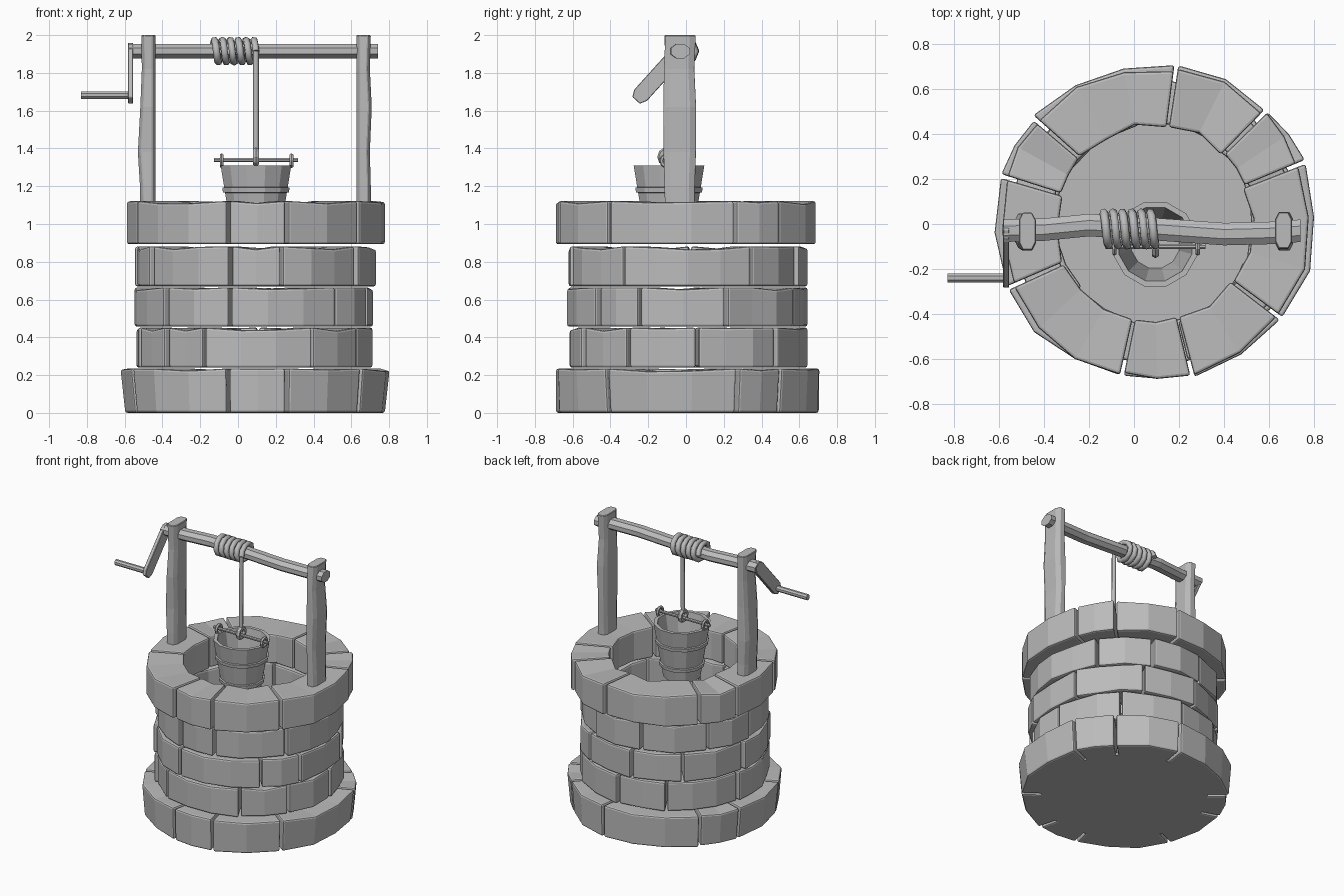
import bpy, bmesh, random
from math import sin, cos, pi, radians, atan2

random.seed(4)
if "Cube" in bpy.data.objects:
    bpy.data.objects.remove(bpy.data.objects["Cube"])

CX, CY = 0.09, 0.005          # centre of the stone rings
BX, BY = 0.095, -0.09         # centre of the bucket

grey = bpy.data.materials.new("plain grey")
grey.use_nodes = True
grey.diffuse_color = (0.5, 0.5, 0.5, 1)
grey.node_tree.nodes["Principled BSDF"].inputs["Base Color"].default_value = (0.5, 0.5, 0.5, 1)


def jit(amount):
    return random.uniform(-amount, amount)


def loft(name, rings, bevel=0.0, segments=1, closed=False):
    """Skin a row of equal point rings; cap the ends unless closed."""
    bm = bmesh.new()
    vs = [[bm.verts.new(p) for p in ring] for ring in rings]
    n = len(vs[0])
    pairs = list(zip(vs, vs[1:])) + ([(vs[-1], vs[0])] if closed else [])
    for a, b in pairs:
        for i in range(n):
            j = (i + 1) % n
            bm.faces.new((a[i], a[j], b[j], b[i]))
    if not closed:
        bm.faces.new(vs[0])
        bm.faces.new(vs[-1])
    bmesh.ops.recalc_face_normals(bm, faces=bm.faces)
    mesh = bpy.data.meshes.new(name)
    bm.to_mesh(mesh)
    bm.free()
    mesh.materials.append(grey)
    ob = bpy.data.objects.new(name, mesh)
    bpy.context.scene.collection.objects.link(ob)
    if bevel:
        mod = ob.modifiers.new("worn edges", "BEVEL")
        mod.width, mod.segments = bevel, segments
        mod.limit_method, mod.angle_limit = "ANGLE", radians(40)
    return ob


def lathe(name, profile, sides, x, y):
    """Spin a closed (radius, height) profile about a vertical axis."""
    rings = []
    for k in range(sides):
        t = 2 * pi * (k + 0.5) / sides
        rings.append([(x + r * cos(t), y + r * sin(t), z) for r, z in profile])
    return loft(name, rings, closed=True)


def x_ring(x, y, z, ry, rz, sides=8):
    """Ring of points facing along x."""
    return [(x, y + ry * cos(2 * pi * (k + 0.5) / sides), z + rz * sin(2 * pi * (k + 0.5) / sides))
            for k in range(sides)]


def tube(name, points, radius):
    """Round cord along a path."""
    cu = bpy.data.curves.new(name, "CURVE")
    cu.dimensions = "3D"
    cu.bevel_depth, cu.bevel_resolution, cu.use_fill_caps = radius, 1, True
    sp = cu.splines.new("POLY")
    sp.points.add(len(points) - 1)
    for p, co in zip(sp.points, points):
        p.co = (*co, 1)
    ob = bpy.data.objects.new(name, cu)
    bpy.context.scene.collection.objects.link(ob)
    mesh = bpy.data.meshes.new_from_object(ob.evaluated_get(bpy.context.evaluated_depsgraph_get()))
    bpy.data.objects.remove(ob)
    mesh.materials.clear()
    mesh.materials.append(grey)
    bpy.context.scene.collection.objects.link(bpy.data.objects.new(name, mesh))


def hoop(name, x, y, z, major, minor):
    """Small ring standing in the plane across x."""
    rings = []
    for k in range(10):
        t = 2 * pi * k / 10
        rings.append([(x + minor * sin(u), y + (major + minor * cos(u)) * cos(t),
                       z + (major + minor * cos(u)) * sin(t))
                      for u in (2 * pi * m / 6 for m in range(6))])
    loft(name, rings, closed=True)


def stone(name, a0, a1, r_in, r_out, z0, z1, flare):
    """One worn, faceted block of a ring course."""
    steps = max(2, round((a1 - a0) / 17))
    gap = 0.7
    rings = []
    for k in range(steps + 1):
        t = radians(a0 + gap + (a1 - a0 - 2 * gap) * k / steps)
        inner = k not in (0, steps)
        ro, ri = r_out + jit(0.012), r_in + jit(0.012)
        lean = flare * abs(cos(t))
        top = z1 - (random.uniform(0, 0.018) if inner else 0)
        rings.append([(CX + r * cos(t), CY + r * sin(t), z)
                      for r, z in ((ri, z0), (ro, z0), (ro + lean, top), (ri, top))])
    loft(name, rings, bevel=0.012, segments=2)


# Stone courses, bottom to top: joint angles, radii, heights
wide = [-102, -76, -37, 22, 45, 82, 139, 163, 204]
courses = [
    (wide, 0.46, 0.695, 0.0, 0.235, 0.025),
    ([-138, -115, -61, -30, 5, 48, 88, 120, 168, 195], 0.45, 0.63, 0.24, 0.452, 0),
    ([-102, -48, -23, 19, 62, 98, 130, 172, 222], 0.44, 0.635, 0.457, 0.665, 0),
    ([-151, -102, -77, -32, 33, 68, 104, 146, 178], 0.45, 0.63, 0.67, 0.882, 0),
    (wide, 0.435, 0.69, 0.893, 1.122, 0),
]
for c, (joints, r_in, r_out, z0, z1, flare) in enumerate(courses):
    for i, a in enumerate(joints):
        b = joints[i + 1] if i + 1 < len(joints) else joints[0] + 360
        stone(f"stone_course_{c + 1}_block_{i + 1}", a, b, r_in, r_out, z0, z1, flare)

# Floor closing the shaft
loft("well_floor", [[(CX + 0.56 * cos(2 * pi * k / 24), CY + 0.56 * sin(2 * pi * k / 24), z)
                     for k in range(24)] for z in (0.0, 0.02)])


# Timber posts with worn outer sides
def post(name, x_in, side, widths):
    rings = []
    for z, w in zip((1.02, 1.2, 1.38, 1.62, 1.82, 2.0), widths):
        x_out = x_in + side * w
        y0, y1, c = -0.113 + jit(0.006), 0.048 + jit(0.006), 0.016
        xa, xb = x_in + side * c, x_out - side * c
        rings.append([(xa, y0, z), (xb, y0, z), (x_out, y0 + 2 * c, z), (x_out, y1 - 2 * c, z),
                      (xb, y1, z), (xa, y1, z), (x_in, y1 - 2 * c, z), (x_in, y0 + 2 * c, z)])
    loft(name, rings, bevel=0.004)


post("right_post", -0.437, -1, (0.08, 0.082, 0.093, 0.08, 0.072, 0.075))
post("left_post", 0.628, 1, (0.075, 0.075, 0.07, 0.08, 0.07, 0.075))

# Crooked axle between the posts
axle = [(-0.58, -0.03), (-0.4, -0.025), (-0.2, -0.005), (0.05, -0.02), (0.4, -0.045), (0.6, -0.04), (0.74, -0.03)]
loft("axle", [x_ring(x, y, 1.915, 0.054, 0.041) for x, y in axle])

# Crank arm and handle
ends = ((-0.03, 1.915), (-0.24, 1.682))
tilt = atan2(ends[0][1] - ends[1][1], ends[0][0] - ends[1][0])
outline = [(y + 0.045 * cos(tilt + s + a), z + 0.045 * sin(tilt + s + a))
           for (y, z), s in zip(ends, (0, pi)) for a in (-pi / 2, -pi / 5, pi / 5, pi / 2)]
loft("crank_arm", [[(x, y, z) for y, z in outline] for x in (-0.582, -0.555)], bevel=0.003)
loft("crank_handle", [x_ring(x, -0.24, 1.682, 0.021, 0.021) for x in (-0.83, -0.56)])

# Rope wound on the axle, then hanging to the bucket
turns, per = 5, 10
total = turns * per + per // 2
coil = []
for k in range(total + 1):
    t = 2 * pi * k / per
    coil.append((-0.135 + 0.23 * k / total, -0.022 + 0.073 * cos(t), 1.915 + 0.06 * sin(t)))
tube("rope_coil", coil, 0.019)
tube("rope_drop", [coil[-1], (BX, -0.1, 1.38)], 0.016)
hoop("rope_loop", BX, -0.1, 1.355, 0.034, 0.018)

# Bucket with two raised bands
def wall(z):
    return 0.128 + (z - 0.92) * 0.168


outer = [(wall(0.92), 0.92)]
for z in (1.0, 1.165):
    outer += [(wall(z), z), (wall(z) + 0.012, z + 0.003), (wall(z) + 0.015, z + 0.027), (wall(z + 0.03), z + 0.03)]
lathe("bucket", outer + [(wall(1.31), 1.31), (wall(1.31) - 0.025, 1.31),
                         (wall(0.96) - 0.025, 0.96), (0.001, 0.96), (0.001, 0.92)], 12, BX, BY)

# Bucket carrying bar and its eyes
loft("bucket_bar", [x_ring(x, -0.1, 1.338, 0.011, 0.011) for x in (-0.127, 0.317)])
for label, x in (("right", BX - 0.182), ("left", BX + 0.188)):
    hoop(f"bucket_eye_{label}", x, -0.1, 1.335, 0.03, 0.011)
